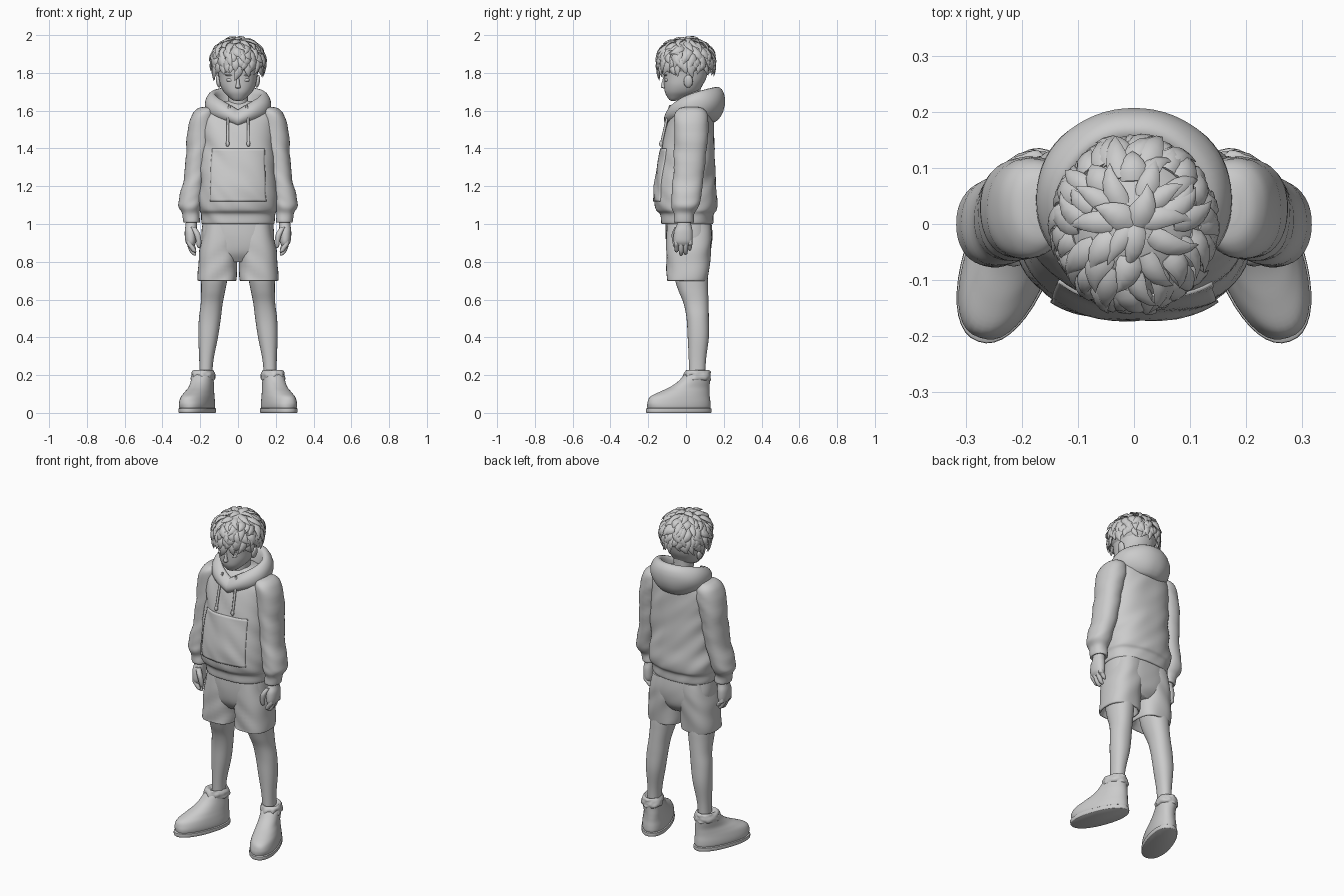
import bpy, bmesh, math, random
from mathutils import Vector, Matrix, noise
random.seed(4)


def finish(name, bm, mirror=False, angle=50):
    bmesh.ops.recalc_face_normals(bm, faces=bm.faces)
    me = bpy.data.meshes.new(name)
    bm.to_mesh(me)
    bm.free()
    ob = bpy.data.objects.new(name, me)
    bpy.context.collection.objects.link(ob)
    if mirror:
        ob.modifiers.new("Mirror", 'MIRROR')
    bpy.ops.object.select_all(action='DESELECT')
    bpy.context.view_layer.objects.active = ob
    ob.select_set(True)
    bpy.ops.object.shade_smooth_by_angle(angle=math.radians(angle))
    return ob


def spline(rings, sub):
    """Catmull-Rom through ring tuples."""
    out = []
    for i in range(len(rings) - 1):
        p = [rings[min(max(i + k, 0), len(rings) - 1)] for k in (-1, 0, 1, 2)]
        for s in range(sub):
            t = s / sub
            out.append([0.5 * (2 * b + (c - a) * t + (2 * a - 5 * b + 4 * c - d) * t * t
                               + (3 * b - a - 3 * c + d) * t ** 3) for a, b, c, d in zip(*p)])
    return out + [list(rings[-1])]


def loft(name, rings, n=40, power=2.2, sub=5, fold=0.0, freq=(5, 5, 13), mirror=False,
         matrix=None, arc=None, grow=0.0):
    """Skin through rings (cx, cy, z, rx, ry) with superellipse sections."""
    bm = bmesh.new()
    rows = []
    a0, a1 = arc or (0, 2 * math.pi)
    for cx, cy, z, rx, ry in spline(rings, sub):
        row = []
        for i in range(n + (1 if arc else 0)):
            a = a0 + (a1 - a0) * i / n
            c, s = math.cos(a), math.sin(a)
            x = math.copysign(abs(c) ** (2 / power), c) * (rx + grow)
            y = math.copysign(abs(s) ** (2 / power), s) * (ry + grow)
            q = Vector(((cx + x) * freq[0], (cy + y) * freq[1], z * freq[2] + x * 12))
            k = 1 + fold * noise.noise(q)
            row.append(bm.verts.new((cx + x * k, cy + y * k, z)))
        rows.append(row)
    for r0, r1 in zip(rows, rows[1:]):
        for i in range(n):
            j = i + 1 if arc else (i + 1) % n
            bm.faces.new((r0[i], r0[j], r1[j], r1[i]))
    if not arc:
        bm.faces.new(rows[0])
        bm.faces.new(rows[-1])
    if matrix:
        bmesh.ops.transform(bm, matrix=matrix, verts=bm.verts)
    return finish(name, bm, mirror)


def ball(name, loc, size, mirror=False, rot=0):
    bm = bmesh.new()
    m = Matrix.Translation(loc) @ Matrix.Rotation(rot, 4, 'Y') @ Matrix.Diagonal((*size, 1))
    bmesh.ops.create_uvsphere(bm, u_segments=20, v_segments=12, radius=1, matrix=m)
    return finish(name, bm, mirror)


# Hoodie body, gathered above a narrower hem
torso = [(0, .005, 1.0, .18, .125), (0, .005, 1.005, .192, .138), (0, .005, 1.05, .197, .142),
         (0, .002, 1.075, .207, .16), (0, 0, 1.12, .21, .166), (0, -.004, 1.2, .205, .161),
         (0, .003, 1.3, .2, .151), (0, .01, 1.4, .197, .14), (0, .02, 1.5, .197, .128),
         (0, .03, 1.57, .19, .113), (0, .04, 1.62, .145, .09), (0, .045, 1.65, .08, .06)]
loft("hoodie_body", torso, n=64, power=2.4, fold=.05)

# Front pocket following the body
pocket = loft("hoodie_pocket", torso[4:8], n=24, power=2.4, fold=.05, grow=.006,
              arc=(math.radians(-130), math.radians(-50)))
pocket.modifiers.new("Thickness", 'SOLIDIFY').thickness = .012

# Sleeves with gathered cuffs
loft("sleeve", [(.165, .03, 1.62, .02, .03), (.172, .03, 1.608, .05, .065), (.183, .03, 1.565, .066, .088),
                (.2, .025, 1.45, .069, .088), (.215, .018, 1.32, .063, .084), (.232, .01, 1.22, .061, .081),
                (.25, .002, 1.13, .062, .078), (.255, -.004, 1.09, .06, .072), (.25, -.008, 1.055, .046, .056),
                (.247, -.01, 1.01, .044, .053), (.247, -.01, 1.012, .03, .035)],
     fold=.12, freq=(6, 6, 16), mirror=True)

# Hood: a tilted fat roll, low in front and tall behind
bm = bmesh.new()
rows = []
N, M = 64, 18
for i in range(N):
    t = 2 * math.pi * i / N
    s = (1 - math.cos(t)) / 2
    top = 1.605 + .122 * s ** .45
    h = .045 + .05 * s
    w = .026 + .014 * s
    row = []
    for j in range(M):
        a = 2 * math.pi * j / M
        up, out = math.sin(a), math.cos(a) * w
        out += (.012 - .02 * (1 - s)) * up - .012 * up * up    # lean of the section
        out += .004 * noise.noise(Vector((i * .15 if i < 32 else (N - i) * .15, j * .3, 2)))
        row.append(bm.verts.new(((.143 + out) * math.sin(t), .038 - (.128 + out) * math.cos(t),
                                 top - h + h * up)))
    rows.append(row)
for i in range(N):
    a, b = rows[i], rows[(i + 1) % N]
    for j in range(M):
        bm.faces.new((a[j], a[(j + 1) % M], b[(j + 1) % M], b[j]))
finish("hood", bm)

# Drawstrings with knotted ends
loft("drawstring", [(.045, -.083, 1.63, .006, .006), (.052, -.098, 1.57, .007, .007),
                    (.054, -.114, 1.5, .007, .007), (.055, -.132, 1.42, .007, .007)], n=8, mirror=True)
ball("drawstring_end", (.055, -.132, 1.425), (.01, .01, .016), True)

# Shorts
loft("shorts_seat", [(0, .015, .8, .08, .08), (0, .015, .85, .17, .112), (0, .015, .93, .192, .124),
                     (0, .012, 1.03, .183, .12)], n=56, power=2.5, fold=.04)
loft("shorts_leg", [(.108, .012, .8, .07, .08), (.11, .008, .71, .088, .096), (.11, .008, .7, .1, .108),
                    (.11, .01, .72, .103, .111), (.106, .012, .82, .102, .117), (.096, .014, .92, .095, .122),
                    (.09, .014, 1.0, .088, .115)], power=2.5, fold=.07, mirror=True)

# Bare legs
loft("leg", [(.172, .06, .14, .034, .042), (.168, .06, .27, .037, .045), (.158, .065, .4, .052, .056),
             (.149, .062, .5, .058, .059), (.139, .053, .58, .058, .066), (.131, .038, .65, .064, .079),
             (.125, .027, .72, .07, .088), (.12, .02, .82, .07, .085)], mirror=True)

# Shoes, toes turned outwards
turn = Matrix.Translation((.18, .06, 0)) @ Matrix.Rotation(math.radians(20), 4, 'Z')
loft("shoe", [(0, -.105, .012, .068, .168), (0, -.105, .03, .075, .176), (0, -.105, .055, .075, .176),
              (0, -.098, .085, .07, .166), (0, -.072, .11, .063, .14), (0, -.043, .135, .057, .111),
              (.003, -.02, .165, .055, .087), (.006, -.003, .2, .054, .07), (.006, 0, .21, .046, .06)],
     fold=.03, mirror=True, matrix=turn)
loft("shoe_sole", [(0, -.105, 0, .076, .178), (0, -.105, .004, .079, .181), (0, -.105, .022, .079, .181),
                   (0, -.105, .026, .07, .17)], sub=2, mirror=True, matrix=turn)
loft("shoe_collar", [(.004, -.003, .17, .05, .066), (.004, -.003, .182, .058, .073), (.004, 0, .21, .058, .07),
                     (.002, 0, .226, .048, .058), (0, .002, .215, .034, .04)],
     fold=.16, freq=(40, 40, 40), mirror=True, matrix=turn)

# Hands with loosely curled fingers
loft("palm", [(.247, -.01, 1.05, .028, .034), (.247, -.01, 1.0, .03, .037), (.25, -.014, .96, .032, .049),
              (.25, -.016, .91, .029, .05), (.247, -.016, .885, .018, .04)], n=24, mirror=True)
for k, (dy, low) in enumerate(((-.05, .85), (-.026, .833), (-.002, .838), (.02, .86))):
    loft(f"finger_{k + 1}", [(.255, dy, .93, .013, .012), (.255, dy, .895, .015, .0135),
                             (.243, dy, low + .025, .015, .0125), (.232, dy, low + .006, .011, .009),
                             (.228, dy, low, .003, .003)], n=12, mirror=True)
loft("thumb", [(.238, -.045, .985, .014, .014), (.218, -.06, .95, .016, .015), (.208, -.06, .91, .014, .013),
               (.207, -.055, .88, .01, .01), (.207, -.053, .872, .002, .002)], n=12, mirror=True)

# Neck, head and face
loft("neck", [(0, .03, 1.58, .06, .06), (0, .022, 1.66, .053, .056), (0, .015, 1.77, .06, .065)])
loft("head", [(0, -.068, 1.652, .012, .01), (0, -.06, 1.657, .03, .028), (0, -.043, 1.675, .052, .058),
              (0, -.024, 1.7, .076, .088), (0, -.014, 1.735, .093, .102), (0, -.004, 1.78, .102, .114),
              (0, 0, 1.85, .11, .122), (0, 0, 1.92, .09, .1), (0, 0, 1.955, .04, .05)])
loft("nose", [(0, -.112, 1.718, .006, .008), (0, -.116, 1.724, .014, .017), (0, -.115, 1.74, .01, .016),
              (0, -.113, 1.775, .006, .008)], n=14)
ball("eye", (.041, -.1, 1.762), (.021, .013, .01), True)
ball("brow", (.043, -.106, 1.787), (.026, .01, .005), True, -.1)
ball("mouth", (0, -.102, 1.694), (.02, .006, .003))
ball("ear", (.103, .012, 1.755), (.013, .024, .034), True, .15)

# Hair: cap plus layered, curved locks
ball("hair_cap", (0, 0, 1.868), (.131, .141, .112))


def scalp(th, az, r):
    over = max(0, th - math.pi / 2)
    flat = math.sin(th) if not over else 1 - .2 * over * over
    up = math.cos(th) if not over else -over
    return Vector((.133 * r * flat * math.sin(az), -.144 * r * flat * math.cos(az), 1.868 + .113 * r * up))


bm = bmesh.new()
for th0, count in ((.08, 5), (.35, 10), (.65, 16), (.95, 21), (1.2, 25), (1.45, 27), (1.68, 30)):
    for i in range(count):
        az = 2 * math.pi * (i + random.uniform(-.3, .3)) / count + th0 * 3
        th = th0 + random.uniform(-.1, .1)
        dth, swirl = random.uniform(.42, .72), random.uniform(-.35, .35)
        lift, width = random.uniform(.07, .2), random.uniform(.017, .026)
        rings = []
        path = [scalp(th + dth * u, az + swirl * u * u, .96 + .09 * math.sin(u * 2.2) + (lift - .07) * u * u)
                for u in (0, .2, .4, .6, .8, 1)]
        for k in range(5):
            p = path[k]
            along = (path[k + 1] - p).normalized()
            out = (p - Vector((0, 0, 1.86))).normalized()
            side = along.cross(out).normalized()
            out = side.cross(along)
            w = width * (.8, 1, .95, .75, .42)[k]
            rings.append([bm.verts.new(p + side * w * math.cos(a) + out * w * .5 * math.sin(a))
                          for a in (m * math.pi / 3 for m in range(6))])
        tip = bm.verts.new(path[5])
        bm.faces.new(rings[0])
        for r0, r1 in zip(rings, rings[1:]):
            for m in range(6):
                bm.faces.new((r0[m], r0[(m + 1) % 6], r1[(m + 1) % 6], r1[m]))
        for m in range(6):
            bm.faces.new((rings[-1][m], rings[-1][(m + 1) % 6], tip))
finish("hair_locks", bm, angle=45)
